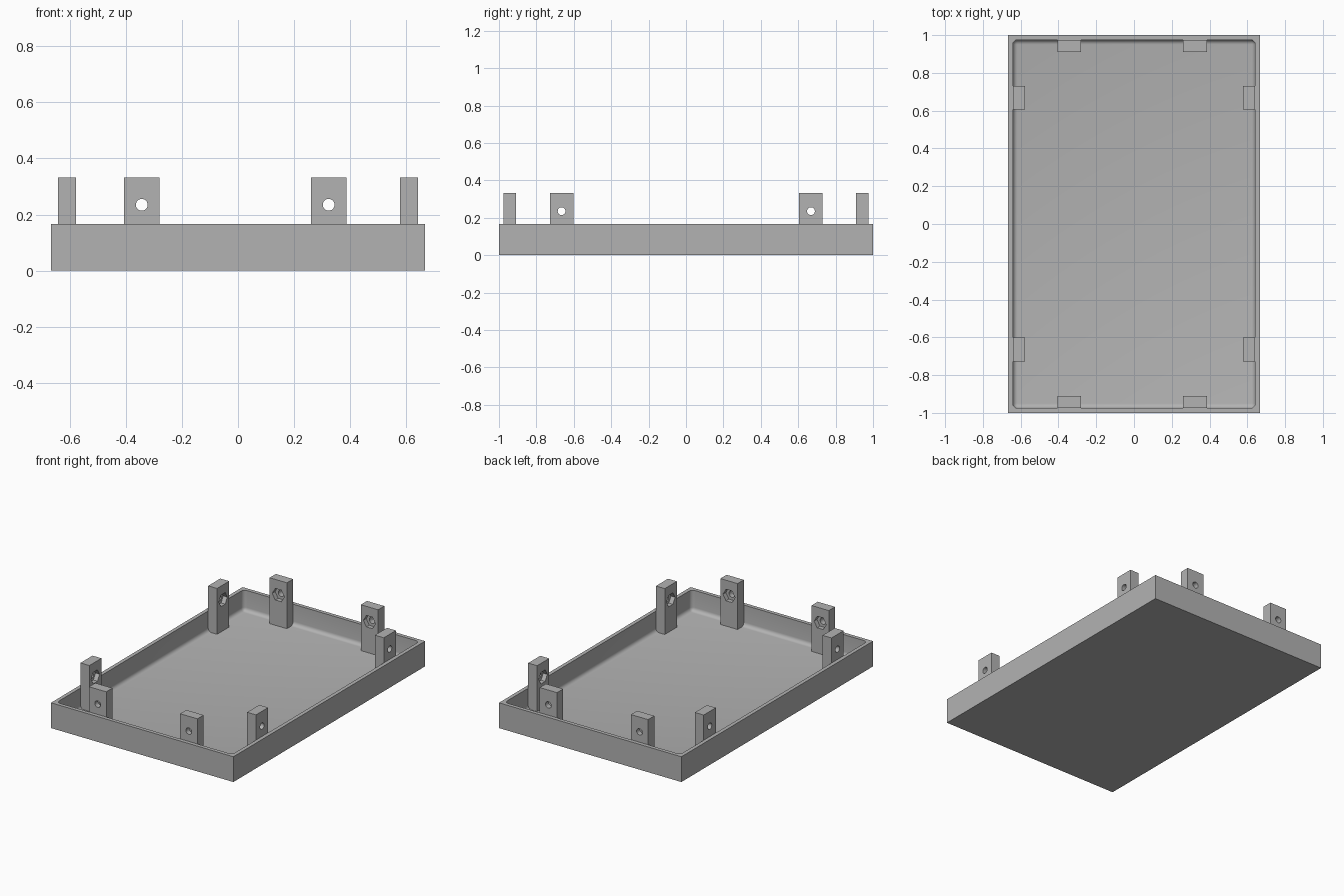
import bpy, bmesh
from math import pi, radians
from mathutils import Matrix, Vector

cube = bpy.data.objects.get("Cube")
if cube:
    bpy.data.objects.remove(cube, do_unlink=True)

grey = bpy.data.materials.new("plain grey")
grey.use_nodes = True
COLOUR = (0.45, 0.45, 0.45, 1)
grey.diffuse_color = COLOUR
grey.node_tree.nodes["Principled BSDF"].inputs["Base Color"].default_value = COLOUR

WIDTH, LENGTH, WALL_TOP, POST_TOP = 1.333, 2.0, 0.167, 0.333
WALL, FLOOR, FILLET = 0.025, 0.03, 0.025


def finish(name, bm):
    mesh = bpy.data.meshes.new(name)
    bm.to_mesh(mesh)
    bm.free()
    mesh.materials.append(grey)
    obj = bpy.data.objects.new(name, mesh)
    bpy.context.collection.objects.link(obj)
    return obj


def box(name, lo, hi, round_to=0):
    lo, hi = Vector(lo), Vector(hi)
    bm = bmesh.new()
    bmesh.ops.create_cube(bm, size=1, matrix=Matrix.Translation((lo + hi) / 2)
                          @ Matrix.Diagonal((*(hi - lo), 1)))
    if round_to:
        bmesh.ops.bevel(bm, geom=bm.edges[:], offset=round_to, segments=5,
                        profile=0.5, affect='EDGES')
    return finish(name, bm)


def prism(name, centre, direction, radius, depth, sides, spin=0):
    """Prism whose axis follows the given direction."""
    bm = bmesh.new()
    turn = Vector(direction).to_track_quat('Z', 'Y').to_matrix().to_4x4()
    bmesh.ops.create_cone(bm, cap_ends=True, segments=sides, radius1=radius,
                          radius2=radius, depth=depth,
                          matrix=Matrix.Translation(centre) @ turn @ Matrix.Rotation(spin, 4, 'Z'))
    return finish(name, bm)


def cut(obj, *cutters):
    bpy.context.view_layer.objects.active = obj
    for cutter in cutters:
        mod = obj.modifiers.new("cut", 'BOOLEAN')
        mod.operation, mod.solver, mod.object = 'DIFFERENCE', 'EXACT', cutter
        bpy.ops.object.modifier_apply(modifier=mod.name)
        bpy.data.objects.remove(cutter, do_unlink=True)


def smooth(obj):
    bpy.ops.object.select_all(action='DESELECT')
    obj.select_set(True)
    bpy.context.view_layer.objects.active = obj
    bpy.ops.object.shade_smooth_by_angle(angle=radians(30))


# Open tray with a rounded cavity
x, y = WIDTH / 2, LENGTH / 2
tray = box("tray", (-x, -y, 0), (x, y, WALL_TOP))
cut(tray, box("cavity", (WALL - x, WALL - y, FLOOR), (x - WALL, y - WALL, WALL_TOP + 0.2), FILLET))
smooth(tray)

# Screw posts: round hole through, hexagonal nut pocket on the inner face
HALF, THICK, HOLE_Z = 0.063, 0.065, 0.235


def post(name, along, wall, axis):
    side = 1 if wall > 0 else -1
    inner = wall - side * THICK

    def point(a, w, z):
        return (a, w, z) if axis == 'y' else (w, a, z)

    a, b = sorted((wall, inner))
    obj = box(name, point(along - HALF, a, FLOOR - 0.01) if axis == 'y' else (a, along - HALF, FLOOR - 0.01),
              point(along + HALF, b, POST_TOP) if axis == 'y' else (b, along + HALF, POST_TOP))
    direction = point(0, -side, 0)
    cut(obj,
        prism("hole", point(along, (a + b) / 2, HOLE_Z), direction, 0.021, 0.2, 24),
        prism("nut_pocket", point(along, inner, HOLE_Z), direction, 0.044, 0.06, 6, pi / 6))
    smooth(obj)


for end, sign in (("front", -1), ("back", 1)):
    post(end + "_right_post", -0.343, sign * (y - WALL), 'y')
    post(end + "_left_post", 0.323, sign * (y - WALL), 'y')
for side, sign in (("right", -1), ("left", 1)):
    post(side + "_front_post", -0.665, sign * (x - WALL), 'x')
    post(side + "_back_post", 0.668, sign * (x - WALL), 'x')
